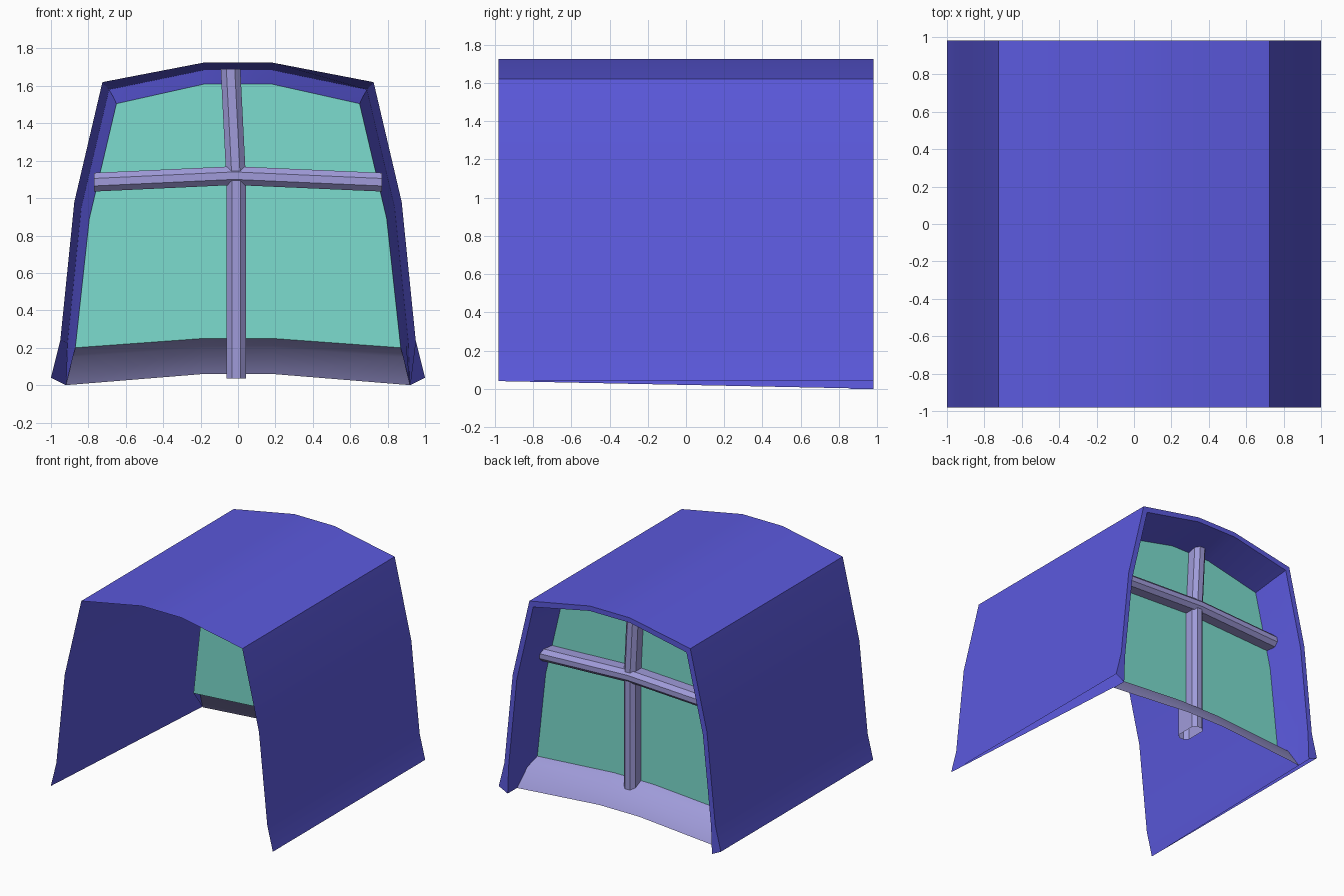
import bpy, math

if "Cube" in bpy.data.objects:
    bpy.data.objects.remove(bpy.data.objects["Cube"])

def material(name, col):
    m = bpy.data.materials.new(name)
    m.diffuse_color = (*col, 1)
    m.use_nodes = True
    m.node_tree.nodes["Principled BSDF"].inputs["Base Color"].default_value = m.diffuse_color
    return m

BLUE = material("shell_blue", (0.105, 0.1, 0.72))
TEAL = material("glass_teal", (0.2, 0.72, 0.62))
LILAC = material("trim_lilac", (0.35, 0.33, 0.70))

def make(name, verts, faces, mat):
    me = bpy.data.meshes.new(name)
    me.from_pydata(verts, [], faces)
    me.materials.append(mat)
    ob = bpy.data.objects.new(name, me)
    bpy.context.collection.objects.link(ob)
    bpy.ops.object.select_all(action='DESELECT')
    ob.select_set(True)
    bpy.context.view_layer.objects.active = ob
    bpy.ops.object.shade_smooth_by_angle(angle=math.radians(40))
    return ob

def arch(half, y):
    """Mirror a right-hand half outline (x, z[, y]) into a full arch."""
    pts = [(p[0], p[2] if len(p) > 2 else y, p[1]) for p in half]
    return pts + [(-x, yy, z) for x, yy, z in reversed(pts)]

def loft(name, rows, mat, closed=False):
    """Skin a list of equally long rows; closed wraps each row."""
    n = len(rows[0])
    verts = [v for r in rows for v in r]
    faces = []
    for r in range(len(rows) - 1):
        for i in range(n if closed else n - 1):
            j = (i + 1) % n
            faces.append((r*n + i, (r+1)*n + i, (r+1)*n + j, r*n + j))
    return make(name, verts, faces, mat)

# outlines, from the foot up to the crown
outer = [(1, .04), (.95, .24), (.875, .98), (.725, 1.62), (.18, 1.725)]
lip = [(.92, 0), (.912, .225), (.838, .95), (.69, 1.58), (.18, 1.685)]
mid = [(.92, 0), (.90, .21), (.82, .93), (.672, 1.55), (.18, 1.655)]
pane = [(.92, 0, .86), (.87, .20), (.795, .89), (.65, 1.505), (.18, 1.61)]
FRONT, BACK, GLASS = -.98, .98, .67

# hood: outer skin, back lip and the tapering inner skin
front = arch(outer, FRONT)
loft("hood_shell", [front, arch(outer, BACK), arch(lip, BACK), front], BLUE)

# recessed frame leading in to the pane
loft("window_frame", [arch(lip, BACK), arch(mid, .86), arch(pane, GLASS)], BLUE)

# glass pane
edge = arch(pane[1:], GLASS) + [(-.18, GLASS, .25), (.18, GLASS, .25)]
make("glass_pane", edge, [tuple(reversed(range(len(edge))))], TEAL)

# curved sill
loft("window_sill", [arch([(.87, .20), (.18, .25)], GLASS),
                     arch([(.885, .15), (.18, .20)], .775),
                     arch([(.92, 0), (.18, .06)], .86)], LILAC)

# glazing bars: chamfered section swept along a path, ends left open
def section(w, y0, y1, c=.03):
    h = w / 2
    return [(-h, y0 + c), (-h + c, y0), (h - c, y0), (h, y0 + c),
            (h, y1 - c), (h - c, y1), (-h + c, y1), (-h, y1 - c)]

loft("upright_bar", [[(x + s, y, z) for s, y in section(.105, .55, .77)]
                     for x, z in [(-.01, 1.69 - 1.655), (-.01, 1.1), (-.04, 1.69)][::-1]],
     LILAC, True)
loft("cross_bar", [[(x, y, z + s) for s, y in section(.10, .545, .785)]
                   for x, z in [(-.77, 1.085), (-.02, 1.12), (.77, 1.085)][::-1]],
     LILAC, True)
